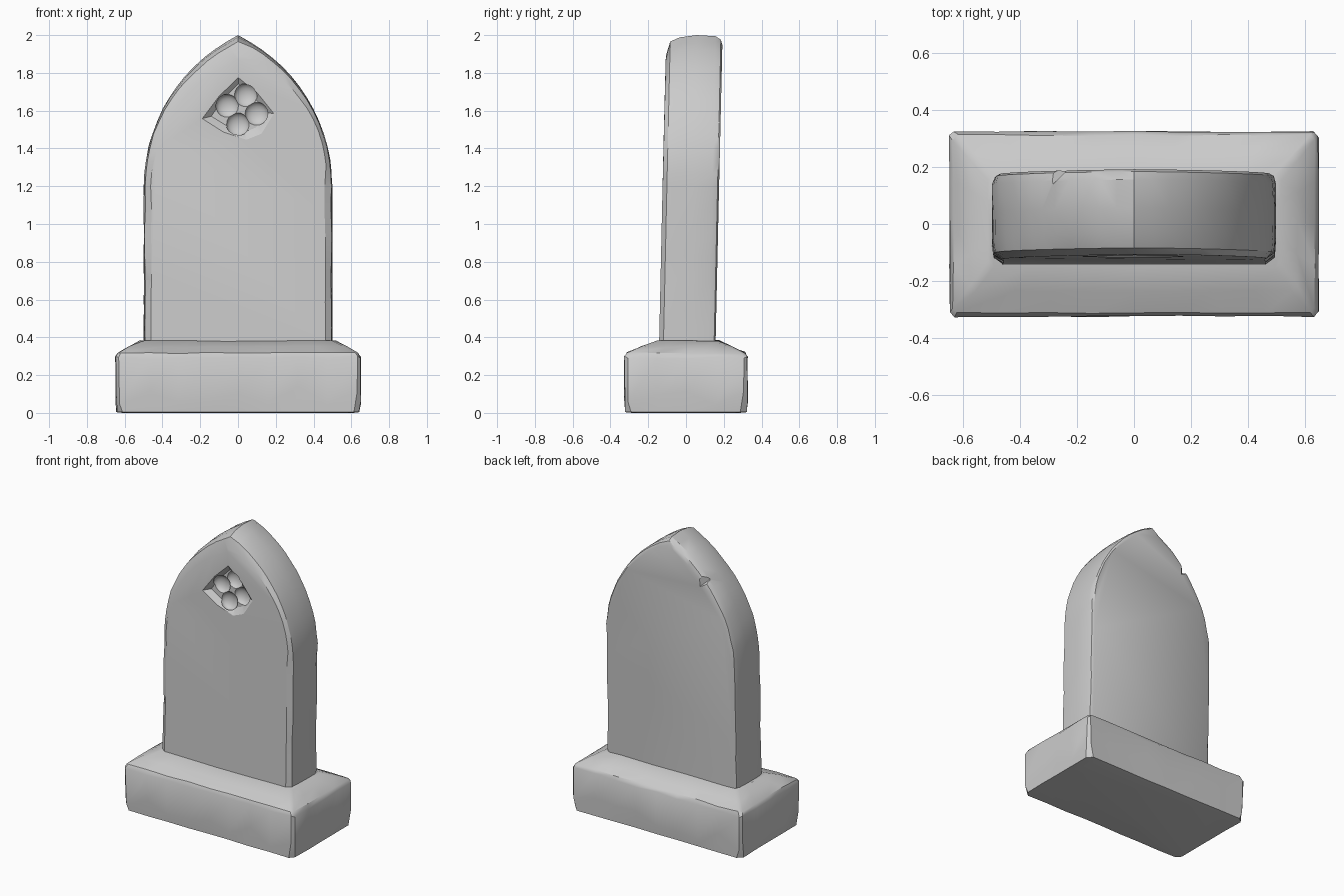
import bpy, bmesh, math, random
from mathutils import Vector

random.seed(4)
if "Cube" in bpy.data.objects:
    bpy.data.objects.remove(bpy.data.objects["Cube"])

stone = bpy.data.materials.new("grey stone")
stone.use_nodes = True
stone.diffuse_color = (0.6, 0.6, 0.6, 1)
bsdf = stone.node_tree.nodes["Principled BSDF"]
bsdf.inputs["Base Color"].default_value = (0.6, 0.6, 0.6, 1)
bsdf.inputs["Roughness"].default_value = 0.9


def loft(name, rings):
    """Closed solid through rings that have equal point counts."""
    bm = bmesh.new()
    loops = [[bm.verts.new(p) for p in ring] for ring in rings]
    n = len(loops[0])
    for a, b in zip(loops, loops[1:]):
        for i in range(n):
            j = (i + 1) % n
            bm.faces.new((a[i], a[j], b[j], b[i]))
    bm.faces.new(loops[0][::-1])
    bm.faces.new(loops[-1])
    bmesh.ops.recalc_face_normals(bm, faces=bm.faces)
    mesh = bpy.data.meshes.new(name)
    bm.to_mesh(mesh)
    bm.free()
    mesh.materials.append(stone)
    obj = bpy.data.objects.new(name, mesh)
    bpy.context.collection.objects.link(obj)
    return obj


def activate(obj):
    bpy.ops.object.select_all(action="DESELECT")
    obj.select_set(True)
    bpy.context.view_layer.objects.active = obj


def carve(obj, cutter):
    mod = obj.modifiers.new("carve", "BOOLEAN")
    mod.operation = "DIFFERENCE"
    mod.solver = "EXACT"
    mod.object = cutter
    activate(obj)
    bpy.ops.object.modifier_apply(modifier=mod.name)
    bpy.data.objects.remove(cutter)


def smooth(obj, degrees):
    activate(obj)
    bpy.ops.object.shade_smooth_by_angle(angle=math.radians(degrees))


# Pointed-arch outline: straight sides, then two circular arcs meeting at the tip
FOOT, SPRING, TIP, HALF, RADIUS = 0.34, 1.2, 2.0, 0.5, 0.89
side = [(HALF, FOOT + (SPRING - FOOT) * i / 7) for i in range(7)]
sweep = math.asin((TIP - SPRING) / RADIUS)
arc = [(HALF - RADIUS + RADIUS * math.cos(sweep * i / 14),
        SPRING + RADIUS * math.sin(sweep * i / 14)) for i in range(14)]
half = side + arc
outline = half + [(0, TIP)] + [(-x, z) for x, z in reversed(half)]


def slab_ring(y, inset, top_inset, wear):
    ring = []
    for i, (x, z) in enumerate(outline):
        # Inward direction: horizontal on the sides, towards the arc centre above
        if x == 0:
            d = Vector((0, 1))
        else:
            c = math.copysign(HALF - RADIUS, x)
            d = Vector((x - c if x > 0 else x + abs(HALF - RADIUS) * -1,
                        max(0, z - SPRING))).normalized()
        rise = max(0, (z - SPRING) / (TIP - SPRING))
        amount = inset + top_inset * rise ** 2 + random.uniform(0, wear)
        if x == 0:
            amount = inset + top_inset
        lean = 0.022 * (z - FOOT)
        ring.append((x - d.x * amount, y + lean, z - d.y * amount))
    return ring


headstone = loft("headstone_slab", [
    slab_ring(-0.143, 0.035, 0.075, 0.008),
    slab_ring(-0.120, 0.004, 0.03, 0.006),
    slab_ring(-0.070, 0.0, 0.012, 0.004),
    slab_ring(0.020, 0.0, 0.0, 0.003),
    slab_ring(0.120, 0.0, 0.006, 0.004),
    slab_ring(0.148, 0.006, 0.018, 0.008),
    slab_ring(0.156, 0.022, 0.03, 0.008),
])

# Sunken ornament panel with sloping walls
panel = [(0, 1.81), (0.12, 1.71), (0.22, 1.58), (0.14, 1.46),
         (0.05, 1.425), (-0.09, 1.47), (-0.22, 1.55), (-0.12, 1.69)]


def panel_ring(y, scale):
    return [(0.01 + (x - 0.01) * scale, y, 1.61 + (z - 1.61) * scale)
            for x, z in panel]


carve(headstone, loft("panel_cutter", [panel_ring(-0.16, 1.2), panel_ring(-0.088, 0.66)]))

# Four hollow lobes inside the panel
for k in range(4):
    angle = math.radians(75 + 90 * k)
    bpy.ops.mesh.primitive_uv_sphere_add(
        segments=16, ring_count=10, radius=0.062,
        location=(0.02 + 0.08 * math.cos(angle), -0.095, 1.605 + 0.08 * math.sin(angle)))
    lobe = bpy.context.object
    lobe.scale.y = 0.6
    carve(headstone, lobe)

# Chips knocked out of the front and back edges
for x, y, z, length, turn, tilt in [(0.53, -0.15, 1.0, 0.36, 38, 5),
                                    (-0.53, -0.15, 0.85, 0.3, 45, -4),
                                    (-0.27, 0.225, 1.82, 0.16, 45, 35)]:
    bpy.ops.mesh.primitive_cube_add(size=1, location=(x, y, z))
    chip = bpy.context.object
    chip.scale = (0.1, 0.1, length)
    chip.rotation_euler = (0, math.radians(tilt), math.radians(turn))
    carve(headstone, chip)
smooth(headstone, 32)


# Plinth: rounded rectangle lofted upward, then sloping in to the slab
def plinth_ring(hx, hy, z, corner, cy=0.0, ragged=0.0, rough=0.0):
    pts = []
    corners = [(1, 1), (-1, 1), (-1, -1), (1, -1)]
    for i, (sx, sy) in enumerate(corners):
        a = Vector((sx * (hx - (corner if i % 2 else 0)), sy * (hy - (0 if i % 2 else corner))))
        b = Vector((sx * (hx - (0 if i % 2 else corner)), sy * (hy - (corner if i % 2 else 0))))
        nx, ny = corners[(i + 1) % 4]
        c = Vector((nx * (hx - (0 if i % 2 else corner)), ny * (hy - (corner if i % 2 else 0))))
        steps = 4 if i % 2 else 8
        pts += [a] + [b.lerp(c, s / steps) for s in range(steps)]
    return [(p.x + random.uniform(-rough, rough), p.y + cy + random.uniform(-rough, rough),
             z + random.uniform(-ragged, ragged)) for p in pts]


plinth = loft("plinth", [
    plinth_ring(0.61, 0.285, 0.0, 0.04),
    plinth_ring(0.642, 0.32, 0.004, 0.03, 0, 0.0, 0.003),
    plinth_ring(0.648, 0.325, 0.09, 0.02, 0, 0.05, 0.003),
    plinth_ring(0.648, 0.325, 0.295, 0.015, 0, 0.008, 0.003),
    plinth_ring(0.635, 0.312, 0.318, 0.015, 0, 0.005, 0.003),
    plinth_ring(0.575, 0.24, 0.350, 0.02, 0.004, 0.004, 0.004),
    plinth_ring(0.515, 0.162, 0.382, 0.02, 0.01, 0.004, 0.003),
])
smooth(plinth, 35)

# Worn lower edge: let some stretches of the bottom rim blend softly
sharp = plinth.data.attributes.get("sharp_edge")
if sharp:
    for edge in plinth.data.edges:
        mid = sum((plinth.data.vertices[v].co for v in edge.vertices), Vector()) / 2
        if mid.z < 0.01 and max(abs(mid.x) / 0.63, abs(mid.y) / 0.31) > 1:
            sharp.data[edge.index].value = random.random() < 0.3
